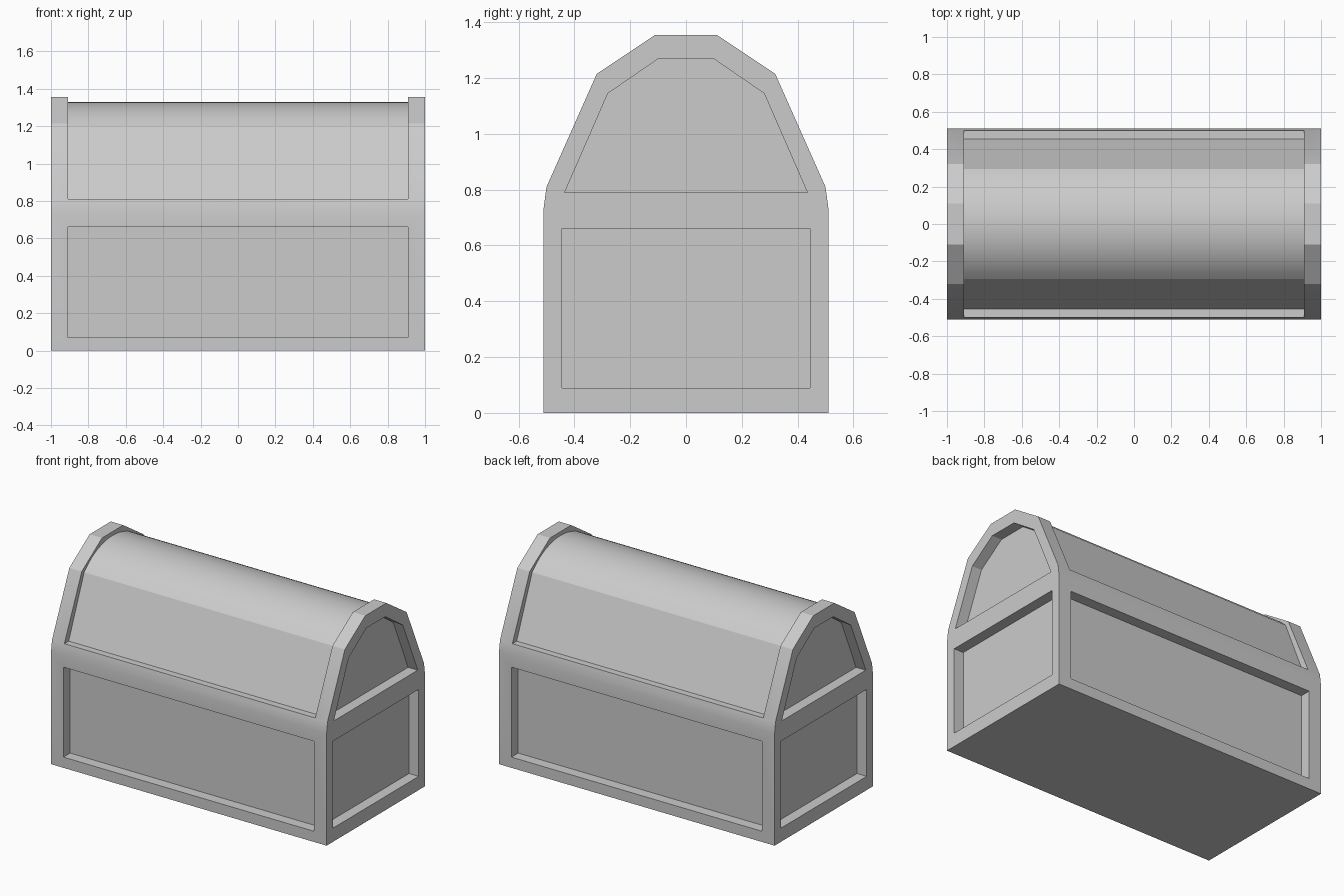
import bpy, bmesh, math

if "Cube" in bpy.data.objects:
    bpy.data.objects.remove(bpy.data.objects["Cube"])


def prism(name, points, depth, axis, start):
    """Extrude a closed 2D outline along x (outline is y,z) or y (outline is x,z)."""
    def place(p, d):
        return (d, p[0], p[1]) if axis == 'x' else (p[0], d, p[1])
    bm = bmesh.new()
    a = [bm.verts.new(place(p, start)) for p in points]
    b = [bm.verts.new(place(p, start + depth)) for p in points]
    bm.faces.new(a)
    bm.faces.new(b[::-1])
    n = len(points)
    for i in range(n):
        j = (i + 1) % n
        bm.faces.new((a[i], b[i], b[j], a[j]))
    bmesh.ops.recalc_face_normals(bm, faces=bm.faces)
    mesh = bpy.data.meshes.new(name)
    bm.to_mesh(mesh)
    bm.free()
    obj = bpy.data.objects.new(name, mesh)
    bpy.context.collection.objects.link(obj)
    return obj


def mirrored(half):
    """Complete a right-hand half outline with its mirror image."""
    return half + [(-u, v) for u, v in reversed(half)]


def select(obj):
    bpy.ops.object.select_all(action='DESELECT')
    obj.select_set(True)
    bpy.context.view_layer.objects.active = obj


def carve(target, cutter):
    cutter.hide_render = True
    mod = target.modifiers.new("carve", 'BOOLEAN')
    mod.operation = 'DIFFERENCE'
    mod.solver = 'EXACT'
    mod.object = cutter
    select(target)
    bpy.ops.object.modifier_apply(modifier=mod.name)
    bpy.data.objects.remove(cutter)


# Chest frame: one solid with the arched end outline
outline = mirrored([(0.51, 0), (0.51, 0.735), (0.5, 0.81), (0.32, 1.215), (0.11, 1.355)])
frame = prism("chest_frame", outline, 2.0, 'x', -1.0)

# Opening between the two end rims where the lid sits
carve(frame, prism("lid_opening", mirrored([(0.91, 0.81), (0.91, 1.6)]), 2.0, 'y', -1.0))

# Recessed panels: long sides, lower ends and arched upper ends
DEPTH = 0.07
long_panel = mirrored([(0.91, 0.07), (0.91, 0.66)])
end_panel = mirrored([(0.445, 0.09), (0.445, 0.66)])
arch_panel = mirrored([(0.435, 0.79), (0.28, 1.145), (0.098, 1.27)])
for s in (-1, 1):
    carve(frame, prism("long_recess", long_panel, s * 0.3, 'y', s * (0.51 - DEPTH)))
    carve(frame, prism("end_recess", end_panel, s * 0.3, 'x', s * (1 - DEPTH)))
    carve(frame, prism("arch_recess", arch_panel, s * 0.3, 'x', s * (1 - DEPTH)))

# Lid: straight slanted sides with a rounded top
W, SPRING, TOP = 0.295, 1.2, 1.33
rise = TOP - SPRING
radius = (W * W + rise * rise) / (2 * rise)
sweep = math.asin(W / radius)
steps = 12
lid_outline = [(0.455, 0.81)]
for i in range(steps + 1):
    t = sweep * (1 - 2 * i / steps)
    lid_outline.append((radius * math.sin(t), TOP - radius + radius * math.cos(t)))
lid_outline.append((-0.455, 0.81))
lid = prism("lid", lid_outline, 1.82, 'x', -0.91)

# Smooth the gentle bends, keep the real edges sharp
for obj, angle in ((frame, 25), (lid, 15)):
    select(obj)
    bpy.ops.object.shade_smooth_by_angle(angle=math.radians(angle))
